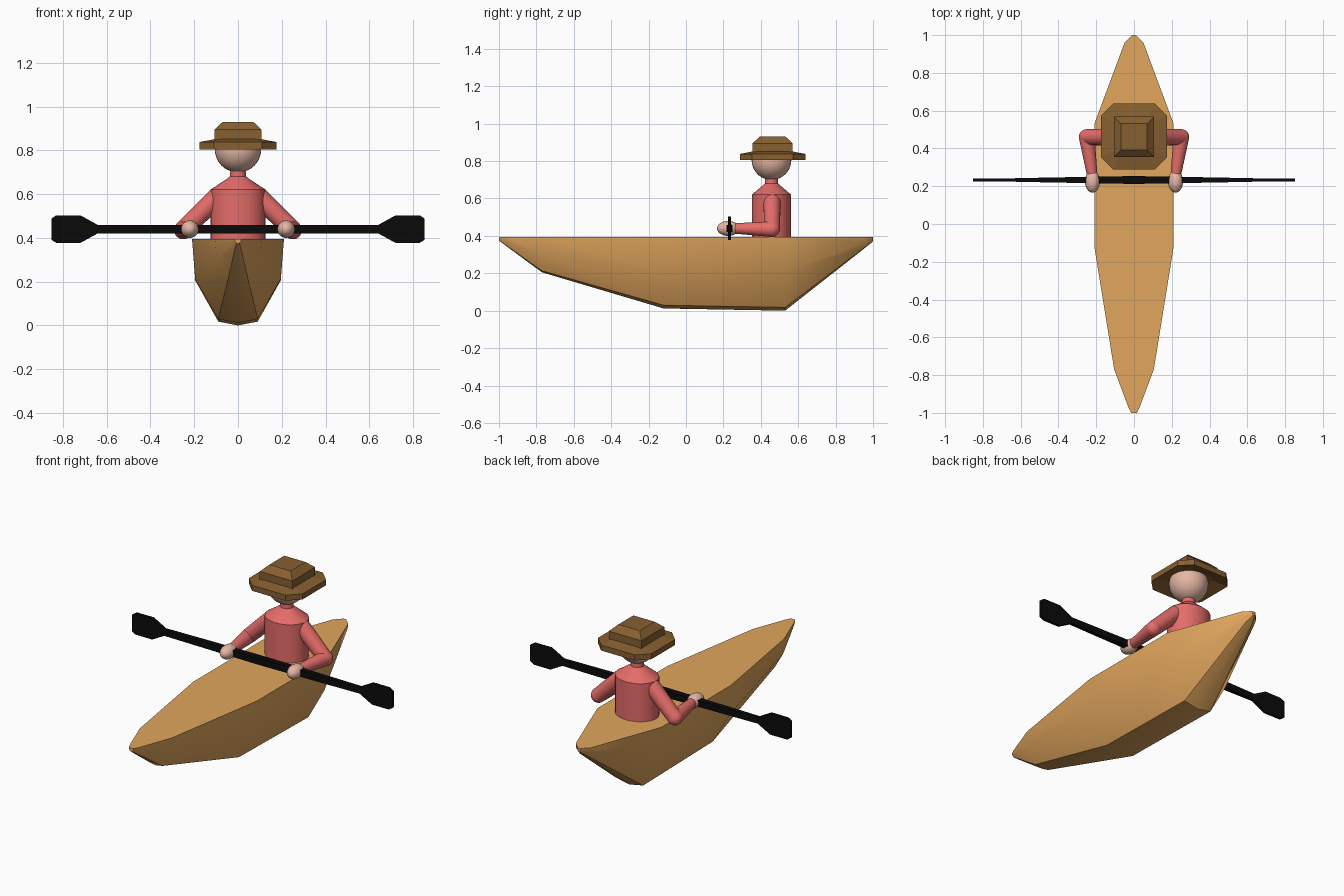
import bpy, bmesh, math
from mathutils import Vector

if "Cube" in bpy.data.objects:
    bpy.data.objects.remove(bpy.data.objects["Cube"])


def material(name, rgb):
    m = bpy.data.materials.new(name)
    m.diffuse_color = (*rgb, 1)
    m.use_nodes = True
    m.node_tree.nodes["Principled BSDF"].inputs["Base Color"].default_value = m.diffuse_color
    return m


WOOD = material("light_wood", (0.75, 0.38, 0.11))
SHIRT = material("red_cloth", (0.78, 0.15, 0.14))
SKIN = material("skin", (0.78, 0.47, 0.37))
FELT = material("brown_felt", (0.24, 0.115, 0.03))
BLACK = material("black", (0.003, 0.003, 0.003))


def finish(obj, name, mat, angle=None):
    obj.name = name
    obj.data.materials.clear()
    obj.data.materials.append(mat)
    bpy.ops.object.select_all(action='DESELECT')
    obj.select_set(True)
    bpy.context.view_layer.objects.active = obj
    if angle:
        bpy.ops.object.shade_smooth_by_angle(angle=math.radians(angle))
    return obj


def loft(name, rings, mat, angle=None):
    """Skin a row of equal-length closed rings and cap both ends."""
    bm = bmesh.new()
    loops = [[bm.verts.new(p) for p in ring] for ring in rings]
    n = len(loops[0])
    for a, b in zip(loops, loops[1:]):
        for i in range(n):
            j = (i + 1) % n
            bm.faces.new((a[i], a[j], b[j], b[i]))
    bm.faces.new(loops[0])
    bm.faces.new(loops[-1])
    bmesh.ops.recalc_face_normals(bm, faces=bm.faces)
    mesh = bpy.data.meshes.new(name)
    bm.to_mesh(mesh)
    bm.free()
    obj = bpy.data.objects.new(name, mesh)
    bpy.context.collection.objects.link(obj)
    return finish(obj, name, mat, angle)


def ellipsoid(name, loc, radii, mat):
    bpy.ops.mesh.primitive_uv_sphere_add(segments=32, ring_count=20, location=loc)
    obj = bpy.context.object
    obj.scale = radii
    return finish(obj, name, mat, 60)


def limb(name, a, b, r1, r2, mat):
    a, b = Vector(a), Vector(b)
    d = b - a
    bpy.ops.mesh.primitive_cone_add(vertices=24, radius1=r1, radius2=r2,
                                    depth=d.length, location=(a + b) / 2)
    obj = bpy.context.object
    obj.rotation_euler = d.to_track_quat('Z', 'Y').to_euler()
    return finish(obj, name, mat, 40)


# Hull: y, half width at deck, keel height
DECK = 0.395
stations = [(-1.0, 0.015, 0.375), (-0.97, 0.03, 0.352), (-0.77, 0.105, 0.205),
            (-0.12, 0.21, 0.012), (0.53, 0.21, 0.0),
            (0.96, 0.05, 0.338), (1.0, 0.01, 0.37)]
hull = []
for y, w, k in stations:
    depth = DECK - k
    half = [(w, DECK), (0.93 * w, DECK - 0.48 * depth), (0.43 * w, k + 0.045 * depth)]
    hull.append([(x, y, z) for x, z in half] + [(0, y, k)]
                + [(-x, y, z) for x, z in reversed(half)])
loft("hull", hull, WOOD, 32)

# Torso, shoulders and neck
CY = 0.457


def oval(rx, ry, z, n=32):
    return [(rx * math.cos(t), CY + ry * math.sin(t), z)
            for t in (2 * math.pi * i / n for i in range(n))]


loft("torso", [oval(*p) for p in ((0.125, 0.105, 0.385), (0.125, 0.105, 0.62),
                                  (0.037, 0.035, 0.68), (0.033, 0.033, 0.74))], SHIRT, 25)
ellipsoid("head", (0, CY, 0.805), (0.106, 0.106, 0.106), SKIN)


# Hat: eight-sided brim with hollow underside, stepped square crown
def octagon(h, c, z):
    k = h - c
    pts = [(h, -k), (h, k), (k, h), (-k, h), (-h, k), (-h, -k), (-k, -h), (k, -h)]
    return [(x, 0.463 + y, z) for x, y in pts]


def square(h, z):
    return [(x * h, 0.463 + y * h, z) for x, y in ((1, -1), (1, 1), (-1, 1), (-1, -1))]


loft("hat_brim", [octagon(0.1, 0.03, 0.832), octagon(0.175, 0.065, 0.805),
                  octagon(0.175, 0.065, 0.838), octagon(0.108, 0.03, 0.851)], FELT)
loft("hat_crown", [square(0.107, 0.835), square(0.107, 0.895), square(0.07, 0.93)], FELT)

# Arms and hands
for side, s in (("left", -1), ("right", 1)):
    shoulder, elbow, wrist = (s * 0.09, 0.46, 0.59), (s * 0.25, 0.46, 0.436), (s * 0.22, 0.25, 0.44)
    limb(side + "_upper_arm", shoulder, elbow, 0.046, 0.042, SHIRT)
    ellipsoid(side + "_shoulder", shoulder, (0.046,) * 3, SHIRT)
    ellipsoid(side + "_elbow", elbow, (0.042,) * 3, SHIRT)
    limb(side + "_forearm", elbow, wrist, 0.042, 0.027, SHIRT)
    ellipsoid(side + "_hand", (s * 0.22, 0.225, 0.44), (0.04, 0.059, 0.04), SKIN)

# Paddle: x, half thickness, half height, mirrored about the middle
profile = [(0.05, 0.02, 0.019), (0.45, 0.013, 0.019), (0.64, 0.009, 0.019),
           (0.72, 0.008, 0.063), (0.83, 0.007, 0.063), (0.853, 0.007, 0.048)]
sections = [(-x, t, h) for x, t, h in reversed(profile)] + profile
loft("paddle", [[(x, 0.233 + t * a, 0.44 + h * b)
                 for a, b in ((1, 1), (-1, 1), (-1, -1), (1, -1))]
                for x, t, h in sections], BLACK)
